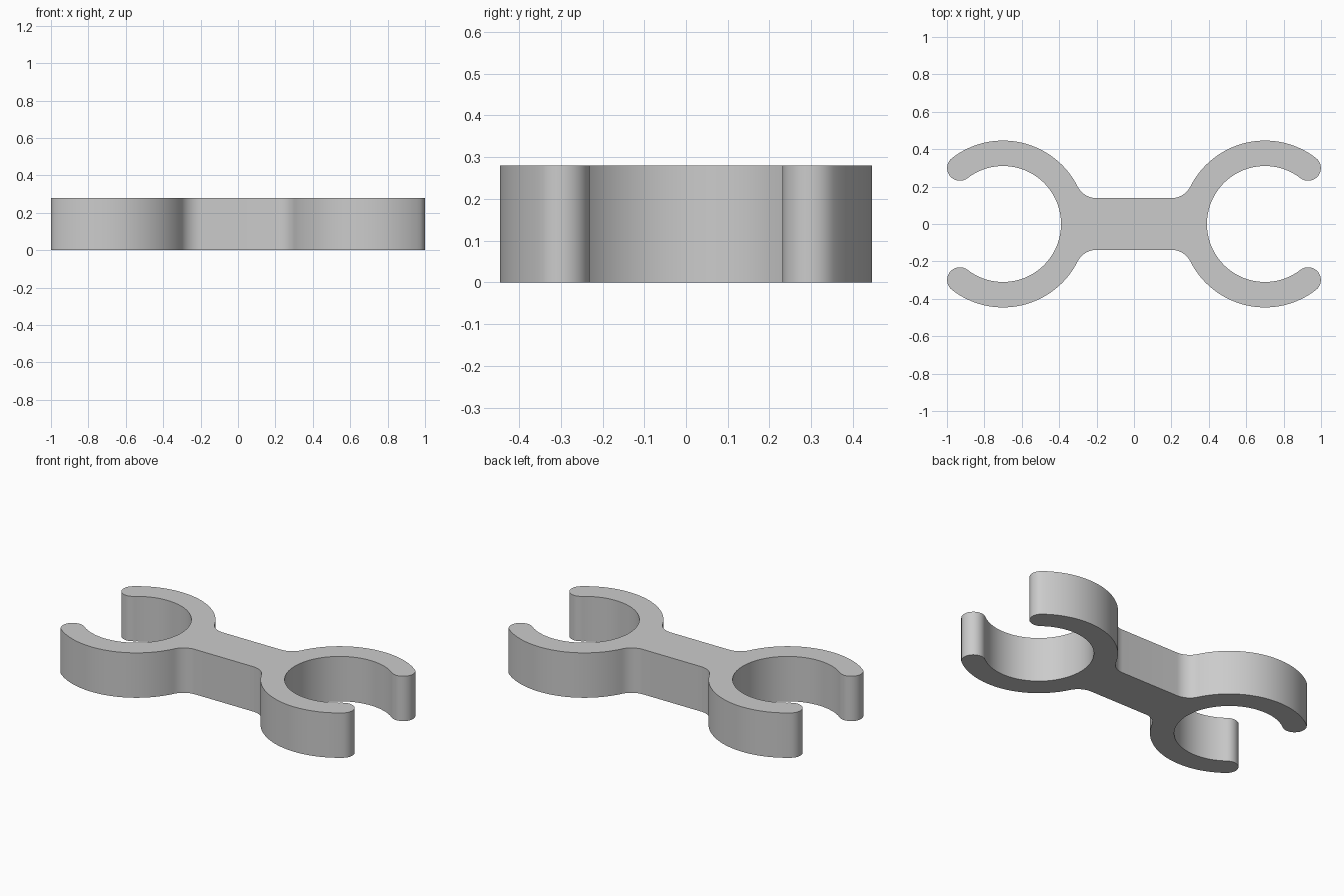
import bpy
import bmesh
from math import sin, cos, atan2, sqrt, radians, pi

cube = bpy.data.objects.get("Cube")
if cube:
    bpy.data.objects.remove(cube)

HEIGHT = 0.28
RING_X = 0.70          # centre of each clip ring
OUTER, INNER = 0.446, 0.31
BAR = 0.138            # half width of the bar
FILLET = 0.114
TIP = radians(52.3)    # angle where the clip arms end


def arc(cx, cy, r, start, end, steps):
    return [(cx + r * cos(start + (end - start) * i / steps),
             cy + r * sin(start + (end - start) * i / steps))
            for i in range(steps + 1)]


# Quarter outline: fillet, outer arc, rounded tip, inner arc
fillet_y = BAR + FILLET
fillet_x = RING_X - sqrt((OUTER + FILLET) ** 2 - fillet_y ** 2)
join = atan2(fillet_y, fillet_x - RING_X)
mid, cap = (OUTER + INNER) / 2, (OUTER - INNER) / 2
quarter = arc(fillet_x, fillet_y, FILLET, -pi / 2, join - pi, 12)
quarter += arc(RING_X, 0, OUTER, join, TIP, 40)[1:]
quarter += arc(RING_X + mid * cos(TIP), mid * sin(TIP), cap, TIP, TIP - pi, 16)[1:]
quarter += arc(RING_X, 0, INNER, TIP, pi, 40)[1:]

# Mirror the quarter front to back, then side to side
half = quarter + [(x, -y) for x, y in reversed(quarter[:-1])]
outline = half + [(-x, y) for x, y in reversed(half)]

# Extrude the outline into the double clip
bm = bmesh.new()
base = bm.faces.new([bm.verts.new((x, y, 0)) for x, y in outline])
grown = bmesh.ops.extrude_face_region(bm, geom=[base], use_keep_orig=True)
top = [v for v in grown["geom"] if isinstance(v, bmesh.types.BMVert)]
bmesh.ops.translate(bm, verts=top, vec=(0, 0, HEIGHT))
bmesh.ops.recalc_face_normals(bm, faces=bm.faces)
bmesh.ops.triangulate(bm, faces=[f for f in bm.faces if len(f.verts) > 4])
mesh = bpy.data.meshes.new("double_clip")
bm.to_mesh(mesh)
bm.free()
clip = bpy.data.objects.new("double_clip", mesh)
bpy.context.collection.objects.link(clip)

# Plain grey material
grey = bpy.data.materials.new("light_grey")
grey.use_nodes = True
color = (0.6, 0.6, 0.6, 1)
grey.diffuse_color = color
grey.node_tree.nodes["Principled BSDF"].inputs["Base Color"].default_value = color
mesh.materials.append(grey)

# Smooth walls with crisp rims
bpy.ops.object.select_all(action='DESELECT')
clip.select_set(True)
bpy.context.view_layer.objects.active = clip
bpy.ops.object.shade_smooth_by_angle(angle=radians(30))
